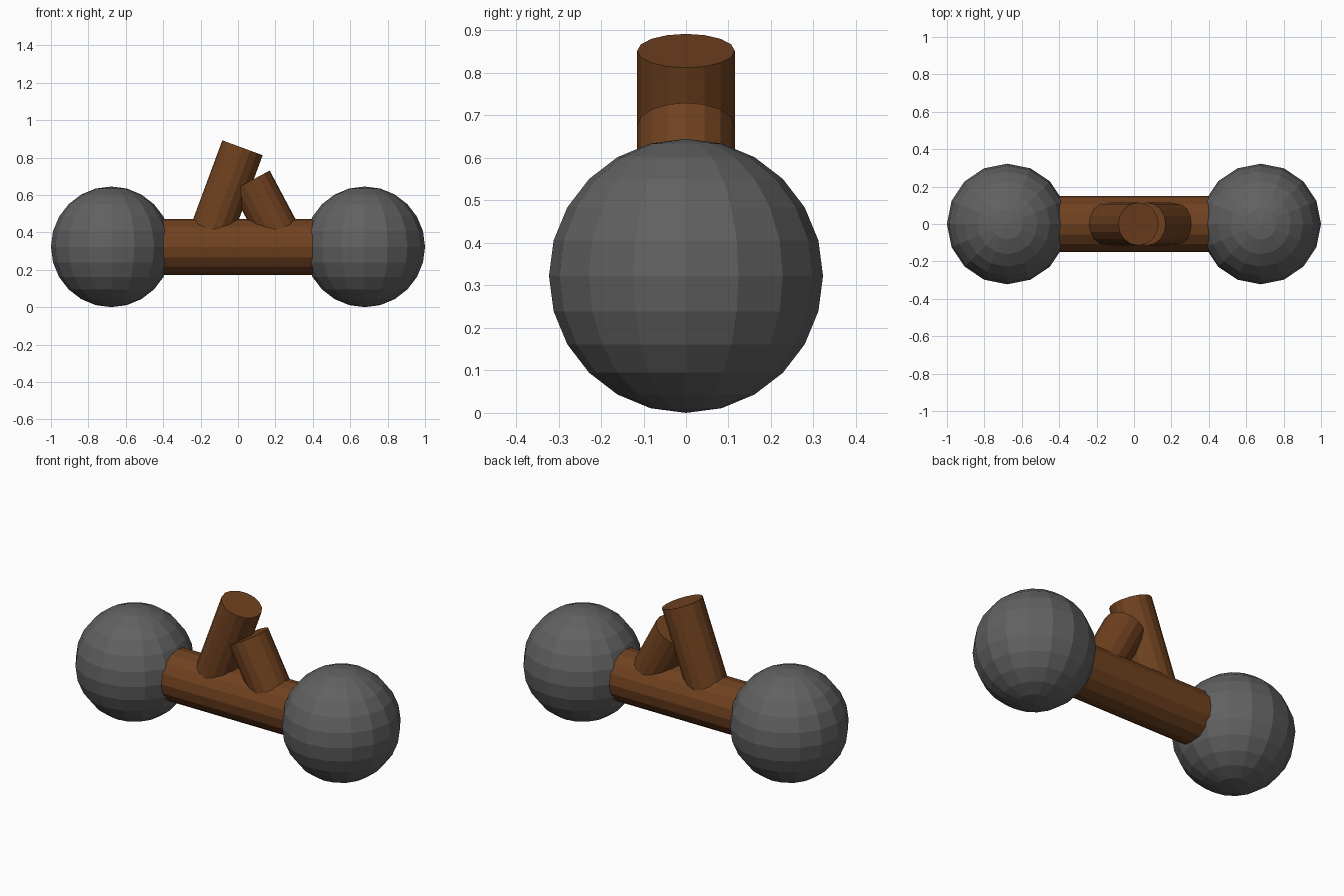
import bpy, math
from mathutils import Vector

if "Cube" in bpy.data.objects:
    bpy.data.objects.remove(bpy.data.objects["Cube"])

R = 0.3225        # ball radius, also height of the bar's axis
BX = 1.0 - R      # ball centre offset


def material(name, rgb):
    m = bpy.data.materials.new(name)
    m.diffuse_color = (*rgb, 1.0)
    m.use_nodes = True
    m.node_tree.nodes["Principled BSDF"].inputs["Base Color"].default_value = m.diffuse_color
    return m


wood = material("brown_wood", (0.16, 0.053, 0.014))
dark = material("dark_grey", (0.12, 0.12, 0.12))


def finish(name, mat):
    ob = bpy.context.object
    ob.name = name
    ob.data.materials.append(mat)
    return ob


def ball(name, x):
    bpy.ops.mesh.primitive_uv_sphere_add(segments=16, ring_count=12, radius=R,
                                         location=(x, 0, R))
    finish(name, dark)


def rod(name, top, tilt, length, radius):
    """Cylinder hanging from its top centre, leaning in the xz plane."""
    a = math.radians(tilt)
    axis = Vector((math.sin(a), 0, math.cos(a)))
    bpy.ops.mesh.primitive_cylinder_add(vertices=16, radius=radius, depth=length,
                                        location=Vector(top) - axis * length / 2,
                                        rotation=(0, a, 0))
    finish(name, wood)


# Two balls at the ends
ball("left_ball", -BX)
ball("right_ball", BX)

# Horizontal bar joining them
rod("cross_bar", (BX, 0, R), 90, 2 * BX, 0.15)

# Two leaning stubs on top of the bar
rod("tall_stub", (0.024, 0, 0.852), 20.3, 0.54, 0.115)
rod("short_stub", (0.068, 0, 0.676), -28, 0.38, 0.115)
